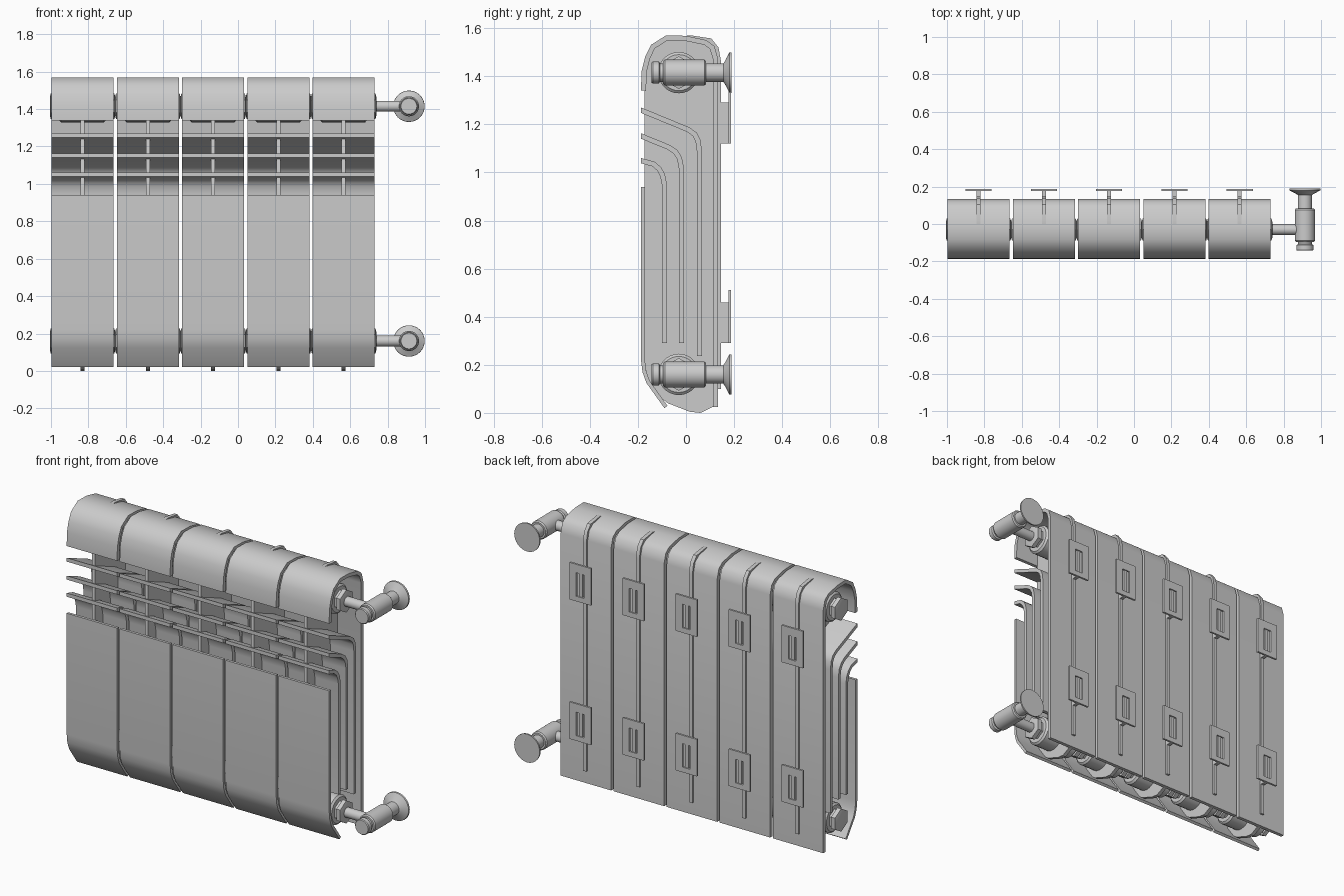
import bpy, bmesh, math
from mathutils import Vector, Matrix

if "Cube" in bpy.data.objects:
    bpy.data.objects.remove(bpy.data.objects["Cube"])

XS = [-0.831 + 0.349 * i for i in range(5)]   # section centres
W = 0.332                                     # section width
YH, ZTOP, ZLOW = -0.03, 1.415, 0.16           # header tube axis
XV = 0.914                                    # valve axis


def finish(name, bm, angle=45):
    bmesh.ops.recalc_face_normals(bm, faces=bm.faces)
    me = bpy.data.meshes.new(name)
    bm.to_mesh(me)
    bm.free()
    ob = bpy.data.objects.new(name, me)
    bpy.context.collection.objects.link(ob)
    bpy.ops.object.select_all(action='DESELECT')
    ob.select_set(True)
    bpy.context.view_layer.objects.active = ob
    bpy.ops.object.shade_smooth_by_angle(angle=math.radians(angle))
    return ob


def extrude_x(bm, profile, width):
    """Extrude a (y, z) outline symmetrically along x."""
    f = bm.faces.new([bm.verts.new((-width / 2, y, z)) for y, z in profile])
    new = bmesh.ops.extrude_face_region(bm, geom=[f])['geom']
    bmesh.ops.translate(bm, vec=(width, 0, 0),
                        verts=[v for v in new if isinstance(v, bmesh.types.BMVert)])


def ribbon(path, t, upright_start=False):
    """Outline of a strip of thickness t laid to the right of a (y, z) path."""
    p = [Vector(q) for q in path]
    d = [(b - a).normalized() for a, b in zip(p, p[1:])]
    other = []
    for i, q in enumerate(p):
        a, b = d[max(i - 1, 0)], d[min(i, len(d) - 1)]
        na, nb = Vector((a.y, -a.x)), Vector((b.y, -b.x))
        n = (na + nb).normalized()
        off = n * (t / n.dot(na))
        if i == 0 and upright_start:
            off = Vector((0, -t / abs(a.x)))
        other.append(q + off)
    return [tuple(q) for q in p + other[::-1]]


def lathe(bm, profile, origin, axis, seg=28):
    """Solid of revolution: (distance along axis, radius) pairs."""
    rot = Vector((0, 0, 1)).rotation_difference(Vector(axis)).to_matrix()
    rings = []
    for h, r in profile:
        rings.append([bm.verts.new(Vector(origin) + rot @ Vector(
            (r * math.cos(2 * math.pi * k / seg), r * math.sin(2 * math.pi * k / seg), h)))
            for k in range(seg)])
    for a, b in zip(rings, rings[1:]):
        for k in range(seg):
            j = (k + 1) % seg
            bm.faces.new((a[k], a[j], b[j], b[k]))
    bm.faces.new(rings[0])
    bm.faces.new(rings[-1])


def box(bm, x0, x1, y0, y1, z0, z1):
    m = Matrix.Translation(((x0 + x1) / 2, (y0 + y1) / 2, (z0 + z1) / 2)) @ \
        Matrix.Diagonal((x1 - x0, y1 - y0, z1 - z0, 1))
    bmesh.ops.create_cube(bm, size=1, matrix=m)


parts = []

# Hooded top and back panel
bm = bmesh.new()
extrude_x(bm, ribbon([(-0.187, 1.34), (-0.185, 1.42), (-0.17, 1.48), (-0.146, 1.53),
                      (-0.083, 1.57), (0.0, 1.568), (0.085, 1.55), (0.118, 1.525),
                      (0.134, 1.47), (0.134, 0.025)], 0.021), W)
parts.append(finish("hood_and_back_panel", bm))

# Front panel with curled lower edge
bm = bmesh.new()
extrude_x(bm, ribbon([(-0.09, 0.02), (-0.165, 0.125), (-0.181, 0.17), (-0.187, 0.22),
                      (-0.187, 0.94)], 0.016), W)
parts.append(finish("front_panel", bm))

# Three bent convector fins
FINS = [
    [(-0.187, 1.27), (0.015, 1.187), (0.045, 1.165), (0.06, 1.135), (0.066, 1.09), (0.066, 0.236)],
    [(-0.187, 1.163), (-0.065, 1.113), (-0.035, 1.092), (-0.017, 1.062), (-0.008, 1.015), (-0.008, 0.29)],
    [(-0.187, 1.06), (-0.13, 1.044), (-0.104, 1.022), (-0.088, 0.993), (-0.079, 0.95), (-0.079, 0.29)],
]
for i, path in enumerate(FINS):
    bm = bmesh.new()
    extrude_x(bm, ribbon(path, 0.021, True), W)
    parts.append(finish("convector_fin_%d" % (i + 1), bm))

# Central web, just proud of the back and bottom
bm = bmesh.new()
extrude_x(bm, [(-0.172, 0.22), (-0.16, 0.14), (-0.1, 0.06), (-0.075, 0.04), (0.015, 0.005),
               (0.06, 0.0), (0.112, 0.025), (0.128, 0.03), (0.128, 0.1), (0.146, 0.1),
               (0.146, 1.46), (0.135, 1.52), (0.105, 1.557), (0.02, 1.57), (-0.075, 1.56),
               (-0.135, 1.52), (-0.172, 1.42)], 0.022)
parts.append(finish("central_web", bm, 30))

# Wall brackets: slotted plate on a stem
bm = bmesh.new()
for z in (0.29, 1.12):
    y0, y1 = 0.176, 0.188
    box(bm, -0.011, 0.011, 0.13, 0.182, z, z + 0.17)
    box(bm, -0.07, -0.026, y0, y1, z, z + 0.22)
    box(bm, 0.026, 0.07, y0, y1, z, z + 0.22)
    box(bm, -0.026, 0.026, y0, y1, z, z + 0.03)
    box(bm, -0.026, 0.026, y0, y1, z + 0.17, z + 0.22)
parts.append(finish("wall_brackets", bm, 30))

# Header tubes with hexagonal joints at both ends
bm = bmesh.new()
for z in (ZTOP, ZLOW):
    lathe(bm, [(-0.125, 0.075), (-0.115, 0.086), (0.115, 0.086), (0.125, 0.075)],
          (0, YH, z), (1, 0, 0))
    lathe(bm, [(-0.1745, 0.05), (-0.17, 0.068), (-0.145, 0.068), (-0.145, 0.055),
               (0.145, 0.055), (0.145, 0.068), (0.17, 0.068), (0.1745, 0.05)],
          (0, YH, z), (1, 0, 0), 6)
parts.append(finish("header_tubes", bm, 30))

# Repeat all section parts along x
for ob in parts:
    ob.location.x = XS[0]
    for i, x in enumerate(XS[1:]):
        c = ob.copy()
        c.name = "%s_section_%d" % (ob.name, i + 2)
        c.location.x = x
        bpy.context.collection.objects.link(c)

# Valves with inlet pipe, body, cap and wall flange
for label, z in (("upper", ZTOP), ("lower", ZLOW)):
    bm = bmesh.new()
    lathe(bm, [(0.715, 0.045), (0.738, 0.045), (0.738, 0.029), (0.9, 0.029)],
          (0, YH, z), (1, 0, 0))
    finish(label + "_inlet_pipe", bm)
    bm = bmesh.new()
    lathe(bm, [(-0.143, 0.042), (-0.138, 0.046), (-0.113, 0.046), (-0.108, 0.038),
               (-0.095, 0.038), (-0.095, 0.048), (-0.088, 0.054), (0.076, 0.054),
               (0.083, 0.048), (0.083, 0.038), (0.155, 0.038), (0.163, 0.05),
               (0.18, 0.083), (0.19, 0.084)], (XV, 0, z), (0, 1, 0), 32)
    finish(label + "_valve", bm, 35)
